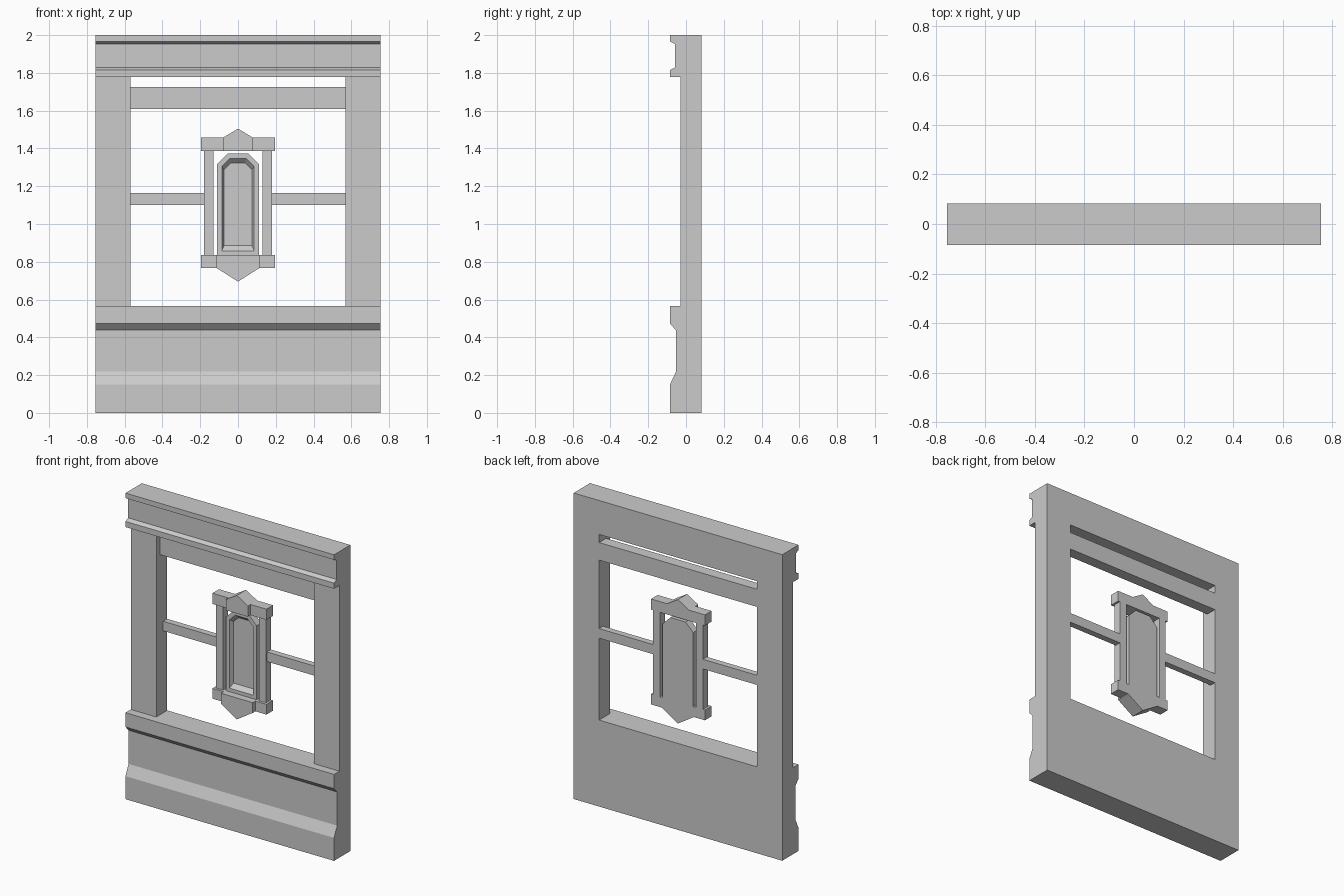
import bpy, bmesh

if "Cube" in bpy.data.objects:
    bpy.data.objects.remove(bpy.data.objects["Cube"])

BACK = 0.083      # common flush back plane
HALF_W = 0.754    # half width of the whole wall panel
OPEN_W = 0.57     # half width of the window opening


def loft(name, loops):
    """Join equal-length closed loops with quads and cap both ends."""
    bm = bmesh.new()
    rings = [[bm.verts.new(p) for p in loop] for loop in loops]
    n = len(rings[0])
    for a, b in zip(rings, rings[1:]):
        for i in range(n):
            j = (i + 1) % n
            bm.faces.new((a[i], a[j], b[j], b[i]))
    bm.faces.new(rings[0])
    bm.faces.new(rings[-1])
    bmesh.ops.recalc_face_normals(bm, faces=bm.faces)
    mesh = bpy.data.meshes.new(name)
    bm.to_mesh(mesh)
    bm.free()
    obj = bpy.data.objects.new(name, mesh)
    bpy.context.collection.objects.link(obj)
    return obj


def moulding(name, profile):
    """Sweep a (y, z) profile across the full width."""
    return loft(name, [[(x, y, z) for y, z in profile] for x in (-HALF_W, HALF_W)])


def plate(name, outline, front):
    """Extrude an (x, z) outline from the front depth to the back plane."""
    return loft(name, [[(x, y, z) for x, z in outline] for y in (front, BACK)])


def block(name, x0, x1, z0, z1, front):
    return plate(name, [(x0, z0), (x1, z0), (x1, z1), (x0, z1)], front)


def pair(name, x0, x1, z0, z1, front):
    """Two mirrored blocks."""
    block(name + "_right", x0, x1, z0, z1, front)
    block(name + "_left", -x1, -x0, z0, z1, front)


# Lower wall with plinth and sill
moulding("lower_wall", [
    (BACK, 0), (-0.085, 0), (-0.085, 0.15), (-0.053, 0.218), (-0.053, 0.438),
    (-0.085, 0.472), (-0.085, 0.565), (BACK, 0.565)])

# Header with cornice and lower ledge
moulding("header", [
    (BACK, 1.778), (-0.085, 1.778), (-0.085, 1.815), (-0.058, 1.828),
    (-0.058, 1.953), (-0.085, 1.967), (-0.085, 2), (BACK, 2)])

# Side posts and window bars
pair("side_post", OPEN_W, HALF_W, 0.565, 1.778, -0.03)
block("transom", -OPEN_W, OPEN_W, 1.61, 1.725, 0.01)
pair("crossbar", 0.18, OPEN_W, 1.10, 1.163, 0.042)

# Central ornament: columns, caps and pointed pieces
pair("column", 0.13, 0.18, 0.835, 1.387, 0.032)
pair("upper_cap", 0.08, 0.195, 1.387, 1.457, 0.015)
pair("lower_cap", 0.115, 0.195, 0.768, 0.835, 0.015)
plate("upper_point", [(-0.08, 1.387), (0.08, 1.387), (0.08, 1.457),
                      (0, 1.505), (-0.08, 1.457)], -0.012)
plate("lower_point", [(-0.115, 0.835), (-0.115, 0.768), (0, 0.695),
                      (0.115, 0.768), (0.115, 0.835)], -0.012)


# Niche panel with chamfered top and bevelled recess
def niche_loop(w, top_w, bottom, shoulder, top, y):
    half = [(w, bottom), (w, shoulder), (top_w, top)]
    return [(x, y, z) for x, z in half] + [(-x, y, z) for x, z in reversed(half)]


loft("niche_panel", [
    niche_loop(0.11, 0.055, 0.835, 1.318, 1.373, BACK),
    niche_loop(0.11, 0.055, 0.835, 1.318, 1.373, 0.035),
    niche_loop(0.086, 0.045, 0.858, 1.304, 1.346, 0.035),
    niche_loop(0.074, 0.038, 0.885, 1.288, 1.322, 0.06)])
